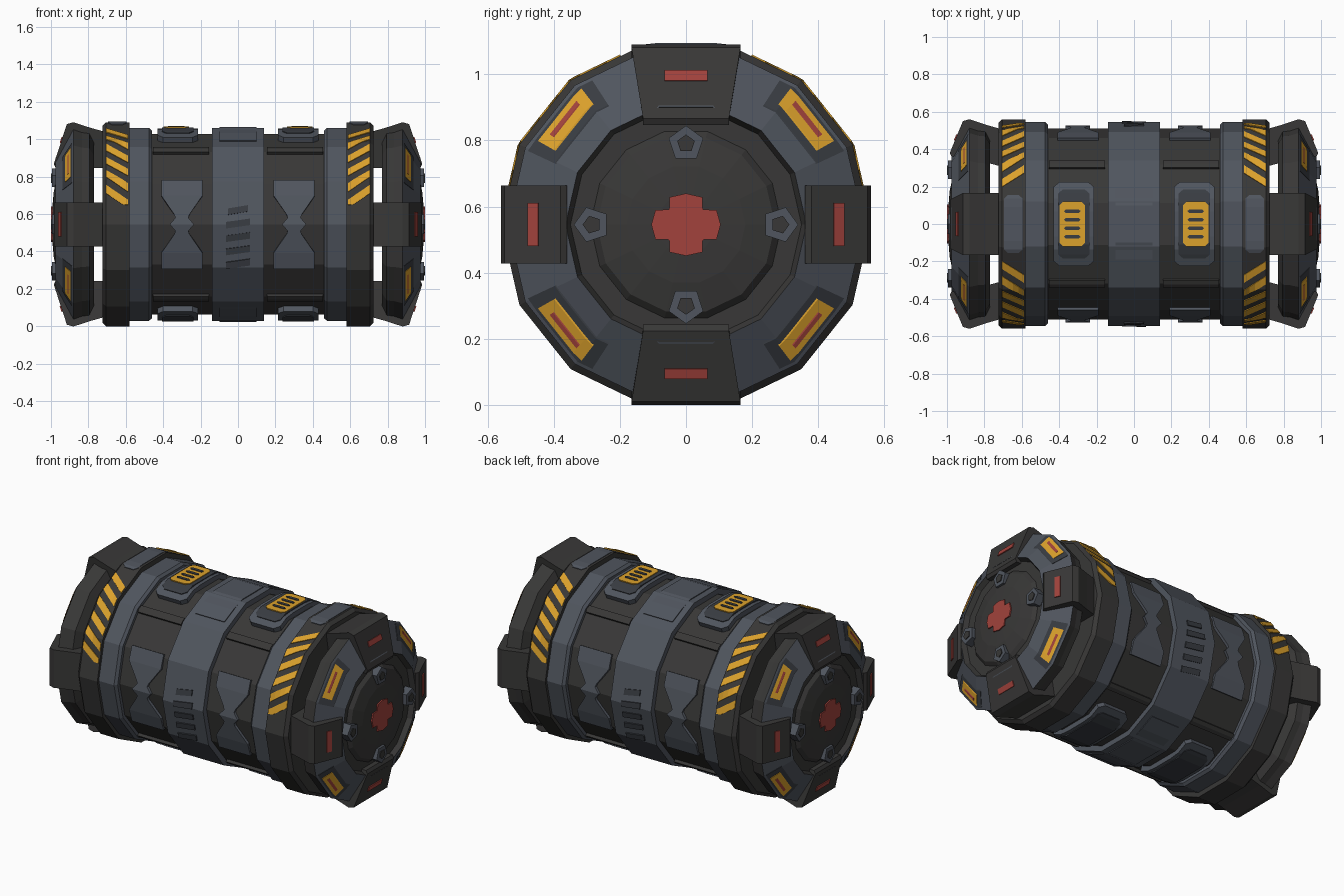
import bpy, bmesh, math
from math import radians, cos, sin, pi

if "Cube" in bpy.data.objects:
    bpy.data.objects.remove(bpy.data.objects["Cube"])

CZ, N = 0.545, 14          # axis height, sides of the barrel


def mat(name, r, g, b):
    m = bpy.data.materials.new(name)
    m.diffuse_color = (r, g, b, 1)
    m.use_nodes = True
    m.node_tree.nodes["Principled BSDF"].inputs["Base Color"].default_value = m.diffuse_color
    return m


CHAR = mat("charcoal", 0.040, 0.039, 0.038)
SLATE = mat("slate grey", 0.080, 0.091, 0.112)
DEEP = mat("dark slate", 0.040, 0.045, 0.054)
YELLOW = mat("hazard yellow", 0.72, 0.36, 0.025)
RED = mat("signal red", 0.36, 0.055, 0.045)


def finish(name, bm, mats):
    bmesh.ops.recalc_face_normals(bm, faces=bm.faces)
    me = bpy.data.meshes.new(name)
    bm.to_mesh(me)
    bm.free()
    for m in mats:
        me.materials.append(m)
    ob = bpy.data.objects.new(name, me)
    bpy.context.collection.objects.link(ob)
    return ob


def point(x, deg, r, zs=1.0):
    """Point on the N-sided barrel; 0 deg = back, 90 = top, 180 = front."""
    t, step = radians(deg), 2 * pi / N
    k = r * cos(pi / N) / cos((t % step) - pi / N)
    return (x, k * cos(t), CZ + k * sin(t) * zs)


def lathe(name, profile, mats, zs=1.0, pick=None):
    """Spin (x, r) profile round the x axis; pick gives material per segment."""
    bm = bmesh.new()
    rings = []
    for x, r in profile:
        if r < 1e-6:
            rings.append([bm.verts.new((x, 0, CZ))] * N)
        else:
            rings.append([bm.verts.new(point(x, 360 * i / N, r, zs)) for i in range(N)])
    for s in range(len(rings) - 1):
        a, b = rings[s], rings[s + 1]
        for i in range(N):
            j = (i + 1) % N
            vs = list(dict.fromkeys((a[i], a[j], b[j], b[i])))
            f = bm.faces.new(vs)
            f.material_index = pick[s] if pick else 0
    return finish(name, bm, mats)


def strip(name, sections, r_in, r_out, m, zs=1.0, sx=1):
    """Solid strip on the barrel; each section is a pair of (x, deg) points."""
    fi = r_in if callable(r_in) else (lambda x: r_in)
    fo = r_out if callable(r_out) else (lambda x: r_out)
    bm = bmesh.new()
    loops = []
    for a, b in sections:
        loops.append([bm.verts.new(point(p[0] * sx, p[1], f(p[0]), zs))
                      for p, f in ((a, fi), (b, fi), (b, fo), (a, fo))])
    for l, k in zip(loops, loops[1:]):
        for i in range(4):
            j = (i + 1) % 4
            bm.faces.new((l[i], l[j], k[j], k[i]))
    bm.faces.new(loops[0])
    bm.faces.new(loops[-1])
    return finish(name, bm, [m])


def rows(deg, cx, table):
    """Sections across the barrel from (angle offset, half width) rows."""
    return [((cx - w, deg + t), (cx + w, deg + t)) for t, w in table]


def block(half, w, cut=0.0, steps=6):
    """Rows of a rectangle with optionally chamfered corners."""
    t = [(-half, w - cut)]
    k = half - cut * 100
    t += [(-k + 2 * k * i / steps, w) for i in range(steps + 1)]
    return t + ([(half, w - cut)] if cut else [])


def prism_x(name, pts, x0, x1, mats):
    """Extrude a (y, z) outline along x."""
    bm = bmesh.new()
    a = [bm.verts.new((x0, y, z)) for y, z in pts]
    b = [bm.verts.new((x1, y, z)) for y, z in pts]
    bm.faces.new(a)
    bm.faces.new(b)
    for i in range(len(a)):
        j = (i + 1) % len(a)
        bm.faces.new((a[i], a[j], b[j], b[i]))
    return finish(name, bm, mats)


def clamp_part(name, sx, deg, prof, m):
    """Extrude an (x, r, half width) profile sideways at one barrel angle."""
    bm = bmesh.new()
    c, s = cos(radians(deg)), sin(radians(deg))
    zs = 0.975 if abs(s) > 0.5 else 1.0
    sides = [[bm.verts.new((x * sx, r * c - k * w * s, CZ + (r * s + k * w * c) * zs))
              for x, r, w in prof] for k in (-1, 1)]
    n = len(prof)
    for i in range(n):
        j = (i + 1) % n
        bm.faces.new((sides[0][i], sides[0][j], sides[1][j], sides[1][i]))
    for l in sides:
        bm.faces.new(l)
    return finish(name, bm, [m])


ZS = 0.97
# Core body and centre band
lathe("barrel_body", [(-0.60, 0), (-0.60, 0.51), (0.60, 0.51), (0.60, 0)], [CHAR], ZS)
lathe("centre_band", [(-0.14, 0.48), (-0.14, 0.545), (0.14, 0.545), (0.14, 0.48)], [SLATE], ZS)
for deg in (90, 270):
    strip("band_panel", rows(deg, 0, block(31, 0.10)), 0.53, 0.551, SLATE, ZS)
for deg, d in ((180, -1), (0, 1)):
    for i in range(5):   # vent slots on the band
        t = deg + d * (8.5 - 8 * i)
        w, h = 0.065 - 0.012 * (i == 0), 1.9
        strip("band_vent", [((-w, t - h + 1), (-w, t + h + 1)), ((w, t - h - 1), (w, t + h - 1))],
              0.53, 0.552, DEEP, ZS)


def cone(x):
    """Radius of the sloped face of the end cap."""
    return 0.54 - 0.175 * (x - 0.88) / 0.095


for s in (-1, 1):
    # Collars and hazard ring
    lathe("grey_collar", [(s * 0.46, 0.48), (s * 0.46, 0.53), (s * 0.475, 0.545),
                          (s * 0.60, 0.545), (s * 0.60, 0.48)], [SLATE], ZS)
    lathe("hazard_ring", [(s * 0.58, 0.0), (s * 0.58, 0.56), (s * 0.705, 0.56),
                          (s * 0.725, 0.54), (s * 0.725, 0.0)], [CHAR])
    strip("ring_top_panel", rows(90, 0.645, block(16, 0.05, 0.02)), 0.55, 0.564, SLATE, 1, s)
    for side in (0, 1):
        for i in range(6):
            secs = []
            for k in range(5):
                x = 0.587 + 0.118 * k / 4
                t0 = 9 + 9.3 * i + 8.5 * k / 4
                t = [max(11, t0), t0 + 4.8]
                if side:
                    t = [180 - v for v in t]
                secs.append(((x, t[0]), (x, t[1])))
            strip("hazard_stripe", secs, 0.555, 0.565, YELLOW, 1, s)

    # Pads above and below, with yellow grille on the top ones
    for deg in (90, 270):
        strip("body_pad", rows(deg, 0.322, block(25, 0.108, 0.03)), 0.48, 0.543, SLATE, ZS, s)
        strip("pad_inset", rows(deg, 0.322, block(20, 0.085, 0.025)), 0.53, 0.548, DEEP, ZS, s)
    strip("grille_plate", rows(90, 0.33, block(12.5, 0.068, 0.02)), 0.54, 0.553, YELLOW, ZS, s)
    for t in (-7.2, -2.4, 2.4, 7.2):
        strip("grille_slot", rows(90 + t, 0.33, [(-1, 0.035), (0, 0.045), (1, 0.035)]),
              0.545, 0.557, DEEP, ZS, s)

    # Bow-tie plates front and back, small ridges between panels
    tie = [(-28, 0.11), (-18, 0.11), (-6, 0.04), (-4, 0.035), (0, 0.065),
           (4, 0.035), (6, 0.04), (18, 0.11), (28, 0.11)]
    for deg in (0, 180):
        strip("bow_tie_plate", rows(deg, 0.30, tie), 0.48, 0.526, SLATE, ZS, s)
    for deg in (52, 128, 232, 308):
        strip("body_ridge", rows(deg, 0.305, block(2.5, 0.15, 0, 2)), 0.48, 0.528, CHAR, ZS, s)

    # End cap: rim, sloped grey face, sunken disc and dome
    prof = [(0.77, 0), (0.77, 0.47), (0.795, 0.52), (0.835, 0.525), (0.88, 0.54), (0.975, 0.365),
            (0.945, 0.35), (0.945, 0.29), (0.965, 0.27), (0.985, 0.18), (0.993, 0.09), (0.993, 0)]
    lathe("end_cap", [(s * x, r) for x, r in prof], [CHAR, SLATE],
          pick=[0, 0, 0, 0, 1, 0, 0, 0, 0, 0, 0])

    # Warning plates on the diagonals
    for deg in (41, 139, 221, 319):
        for nm, half, r0, r1, lift, m in (("cap_backing", 16, 0.435, 0.525, 0.005, DEEP),
                                          ("cap_warning_plate", 11.5, 0.455, 0.512, 0.010, YELLOW),
                                          ("cap_red_streak", 7.5, 0.480, 0.492, 0.014, RED)):
            xa, xb = (0.88 + 0.095 * (0.54 - r) / 0.175 for r in (r1, r0))
            strip(nm, rows(deg, (xa + xb) / 2, block(half, (xb - xa) / 2)),
                  lambda x: cone(x) - 0.01, lambda x, l=lift: cone(x) + l, m, 1, s)

    # Clamps, red lights and studs on the four main directions
    for deg in (0, 90, 180, 270):
        up = deg in (90, 270)
        a, b = (0.165, 0.13) if up else (0.118, 0.118)
        ri = 0.31 if up else 0.36
        clamp_part("cap_clamp", s, deg, [(0.72, 0.31, b), (0.72, 0.51, a), (0.79, 0.53, a),
                   (0.88, 0.56, a), (0.915, 0.55, a), (0.985, ri + 0.02, b),
                   (0.975, ri, b), (0.90, ri, b)], CHAR)
        sl = (0.55 - ri - 0.02) / 0.07
        xr = [0.915 + (0.55 - r) / sl for r in (0.477, 0.445)]
        clamp_part("clamp_light", s, deg, [(xr[0] - 0.004, 0.477, 0.065), (xr[0] + 0.005, 0.48, 0.065),
                   (xr[1] + 0.005, 0.448, 0.065), (xr[1] - 0.004, 0.445, 0.065)], RED)
        rs = 0.245 if up else 0.285
        cy, cz = rs * cos(radians(deg)), CZ + rs * sin(radians(deg))
        for nm, rad, x0, x1, m in (("cap_stud", 0.055, 0.93, 0.994, SLATE),
                                   ("stud_core", 0.028, 0.99, 0.999, CHAR)):
            pts = [(cy + rad * cos(radians(deg + 72 * i)), cz + rad * sin(radians(deg + 72 * i)))
                   for i in range(5)]
            prism_x(nm, pts, s * x0, s * x1, [m])

    # Red cross plate in the middle of the dome
    cross = []
    for q in range(4):
        for t, r in ((-28, 0.105), (0, 0.105), (28, 0.105), (45, 0.072)):
            v = radians(90 * q + t)
            cross.append((r * cos(v), CZ + 0.9 * r * sin(v)))
    prism_x("cap_cross", cross, s * 0.991, s * 1.0, [RED])
